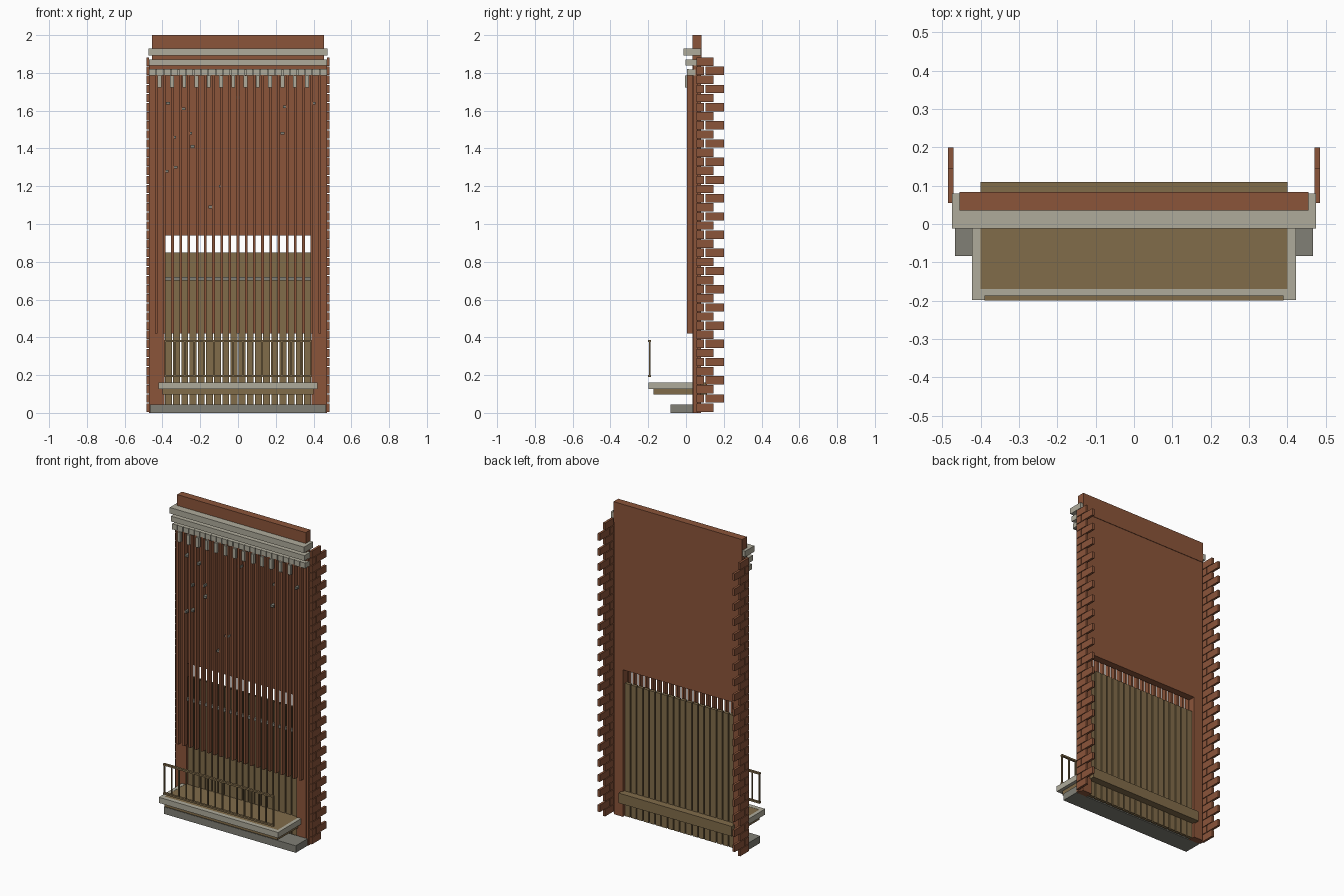
import bpy, bmesh
from mathutils import Matrix, Vector

if "Cube" in bpy.data.objects:
    bpy.data.objects.remove(bpy.data.objects["Cube"], do_unlink=True)


def material(name, rgb):
    m = bpy.data.materials.new(name)
    m.use_nodes = True
    m.diffuse_color = (*rgb, 1)
    m.node_tree.nodes["Principled BSDF"].inputs["Base Color"].default_value = (*rgb, 1)
    return m


BRICK = material("brick red", (0.26, 0.09, 0.042))
WOOD = material("weathered wood", (0.22, 0.15, 0.068))
STONE = material("pale stone", (0.43, 0.41, 0.33))
GREY = material("dark stone", (0.22, 0.215, 0.18))


def part(name, mat, boxes):
    """One object made of boxes given as (x0, x1, y0, y1, z0, z1)."""
    bm = bmesh.new()
    for x0, x1, y0, y1, z0, z1 in boxes:
        mid = Vector((x0 + x1, y0 + y1, z0 + z1)) / 2
        size = Matrix.Diagonal((x1 - x0, y1 - y0, z1 - z0, 1))
        bmesh.ops.create_cube(bm, size=1, matrix=Matrix.Translation(mid) @ size)
    me = bpy.data.meshes.new(name)
    bm.to_mesh(me)
    bm.free()
    me.materials.append(mat)
    ob = bpy.data.objects.new(name, me)
    bpy.context.collection.objects.link(ob)
    return ob


OPEN = 0.39            # half width of the opening
BAYS = 18
PITCH = 2 * OPEN / BAYS

# Wall with the tall opening, and the parapet above it
part("wall", BRICK, [(-0.455, -OPEN, 0.035, 0.08, 0, 0.94),
                     (OPEN, 0.455, 0.035, 0.08, 0, 0.94),
                     (-0.455, 0.455, 0.035, 0.08, 0.94, 1.87)])
part("parapet", BRICK, [(-0.455, 0.455, 0.035, 0.083, 1.87, 2)])

# Projecting vertical ribs, running on across the opening
part("ribs", BRICK, [(x - 0.007, x + 0.007, 0.006, 0.036, 0.42, 1.79)
                     for x in (-OPEN + PITCH * i for i in range(-1, BAYS + 2))])

# Planks and the rail holding them
planks = []
for i in range(BAYS):
    x = -OPEN + PITCH * (i + 0.5)
    planks.append((x - 0.018, x + 0.018, 0.045, 0.065, 0, 0.85))
part("planks", WOOD, planks)
part("plank_rail", GREY, [(-OPEN, OPEN, 0.03, 0.045, 0.702, 0.72)])

# Toothed brick edges on both sides
teeth = []
COURSE = 0.0964
for k in range(20):
    z = 0.028 + COURSE * k
    rows = [(0.055, 0.145, z)]
    if k < 19:
        rows += [(0.055, 0.096, z + COURSE / 2), (0.102, 0.2, z + COURSE / 2)]
    for y0, y1, zc in rows:
        for x0, x1 in ((-0.485, -0.47), (0.47, 0.485)):
            teeth.append((x0, x1, y0, y1, max(0, zc - 0.022), zc + 0.022))
part("toothed_bricks", BRICK, teeth)
part("wall_edges", BRICK, [(s * 0.462 - 0.009, s * 0.462 + 0.009, 0.04, 0.06, 0, 1.87)
                           for s in (-1, 1)])

# Cornice courses, block course and dentils
part("upper_cornice", STONE, [(-0.475, 0.475, -0.012, 0.08, 1.892, 1.93)])
part("lower_cornice", STONE, [(-0.472, 0.472, -0.003, 0.055, 1.838, 1.872)])
blocks = [(-0.472, 0.472, 0.014, 0.05, 1.787, 1.818)]
for i in range(24):
    x = -0.472 + i * 0.944 / 24
    blocks.append((x + 0.002, x + 0.0373, 0.006, 0.016, 1.785, 1.82))
part("block_course", STONE, blocks)
part("dentils", STONE, [(x - 0.01, x + 0.01, -0.006, 0.012, 1.722, 1.785)
                        for x in (-0.415 + 0.065 * i for i in range(13))])

# Loose stone chips scattered over the ribs
chips = [(-.37, 1.64), (-.29, 1.61), (0, 1.67), (.25, 1.62), (.4, 1.64), (.235, 1.48),
         (-.255, 1.48), (-.34, 1.46), (-.24, 1.41), (-.38, 1.28), (-.33, 1.3),
         (-.09, 1.2), (-.145, 1.09)]
part("stone_chips", GREY, [(x - 0.011, x + 0.011, 0.008, 0.036, z - 0.007, z + 0.007)
                           for x, z in chips])

# Plinth and balcony
part("plinth", GREY, [(-0.467, 0.467, -0.083, 0.036, 0, 0.045)])
part("balcony_frame", STONE, [(-0.422, 0.422, -0.198, -0.17, 0.126, 0.162),
                              (-0.422, -0.4, -0.17, 0.036, 0.126, 0.162),
                              (0.4, 0.422, -0.17, 0.036, 0.126, 0.162)])
part("balcony_floor", WOOD, [(-0.4, 0.4, -0.171, 0.11, 0.097, 0.161)])

# Railing
rails = [(-OPEN, OPEN, -0.2, -0.186, z, z + 0.011) for z in (0.19, 0.375)]
BARS = 15
for i in range(BARS + 1):
    x = -0.385 + 0.77 * i / BARS
    rails.append((x - 0.004, x + 0.004, -0.197, -0.189, 0.195, 0.38))
part("railing", WOOD, rails)
